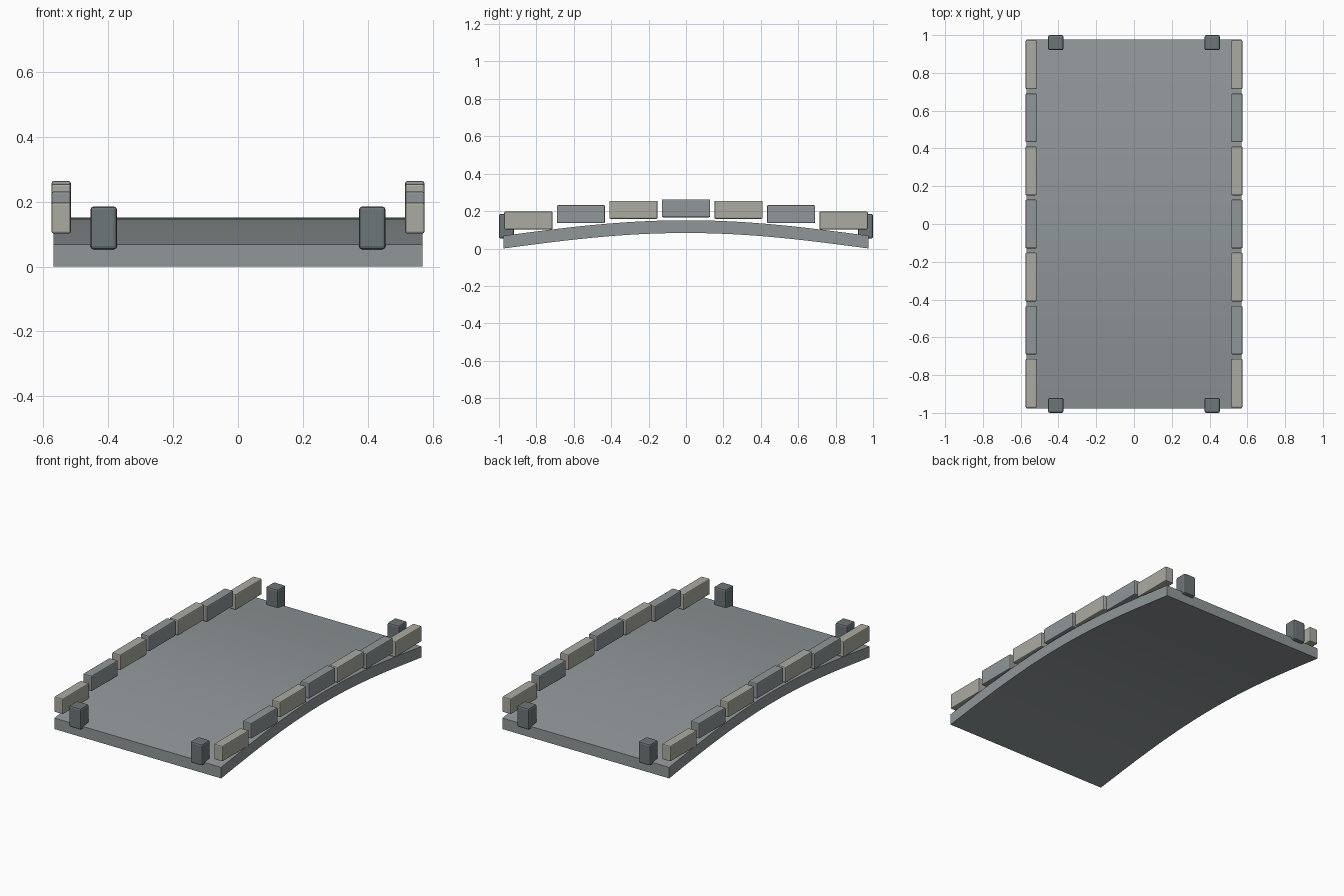
import bpy, bmesh, math

if "Cube" in bpy.data.objects:
    bpy.data.objects.remove(bpy.data.objects["Cube"])

HALF_LEN, RISE, THICK = 0.977, 0.083, 0.068


def arch(y):
    return RISE * math.cos(math.pi * y / (2 * HALF_LEN))


def material(name, rgb):
    m = bpy.data.materials.new(name)
    m.diffuse_color = (*rgb, 1)
    m.use_nodes = True
    m.node_tree.nodes["Principled BSDF"].inputs["Base Color"].default_value = m.diffuse_color
    return m


slate = material("slate", (0.28, 0.31, 0.32))
sandstone = material("sandstone", (0.41, 0.41, 0.36))
dark_stone = material("dark_stone", (0.15, 0.18, 0.19))


def finish(bm, name, mat):
    bmesh.ops.recalc_face_normals(bm, faces=bm.faces)
    me = bpy.data.meshes.new(name)
    bm.to_mesh(me)
    bm.free()
    ob = bpy.data.objects.new(name, me)
    bpy.context.collection.objects.link(ob)
    me.materials.append(mat)
    return ob


def block(name, centre, size, bevel, mat):
    bm = bmesh.new()
    bmesh.ops.create_cube(bm, size=1)
    bmesh.ops.scale(bm, vec=size, verts=bm.verts)
    ob = finish(bm, name, mat)
    ob.location = centre
    mod = ob.modifiers.new("bevel", 'BEVEL')
    mod.width, mod.segments = bevel, 2
    return ob


# Arched deck: curved side profile extruded across x
N = 24
ys = [-HALF_LEN + 2 * HALF_LEN * i / N for i in range(N + 1)]
profile = [(y, arch(y)) for y in ys] + [(y, arch(y) + THICK) for y in reversed(ys)]
bm = bmesh.new()
face = bm.faces.new([bm.verts.new((-0.569, y, z)) for y, z in profile])
ext = bmesh.ops.extrude_face_region(bm, geom=[face])
bmesh.ops.translate(bm, vec=(1.138, 0, 0),
                    verts=[v for v in ext["geom"] if isinstance(v, bmesh.types.BMVert)])
deck = finish(bm, "deck", slate)
bpy.context.view_layer.objects.active = deck
deck.select_set(True)
bpy.ops.object.shade_smooth_by_angle(angle=math.radians(30))

for side, sx in (("left", -1), ("right", 1)):
    # Parapet stones stepping along the arch
    for i in range(7):
        y = (i - 3) * 0.281
        block(f"parapet_stone_{side}_{i}", (sx * 0.545, y, arch(y) + 0.132),
              (0.059, 0.258, 0.096), 0.006, slate if i % 2 else sandstone)
    # Corner posts at each end
    for end, sy in (("front", -1), ("back", 1)):
        block(f"end_post_{end}_{side}", (sx * 0.414, sy * 0.96, 0.119),
              (0.082, 0.08, 0.132), 0.01, dark_stone)
